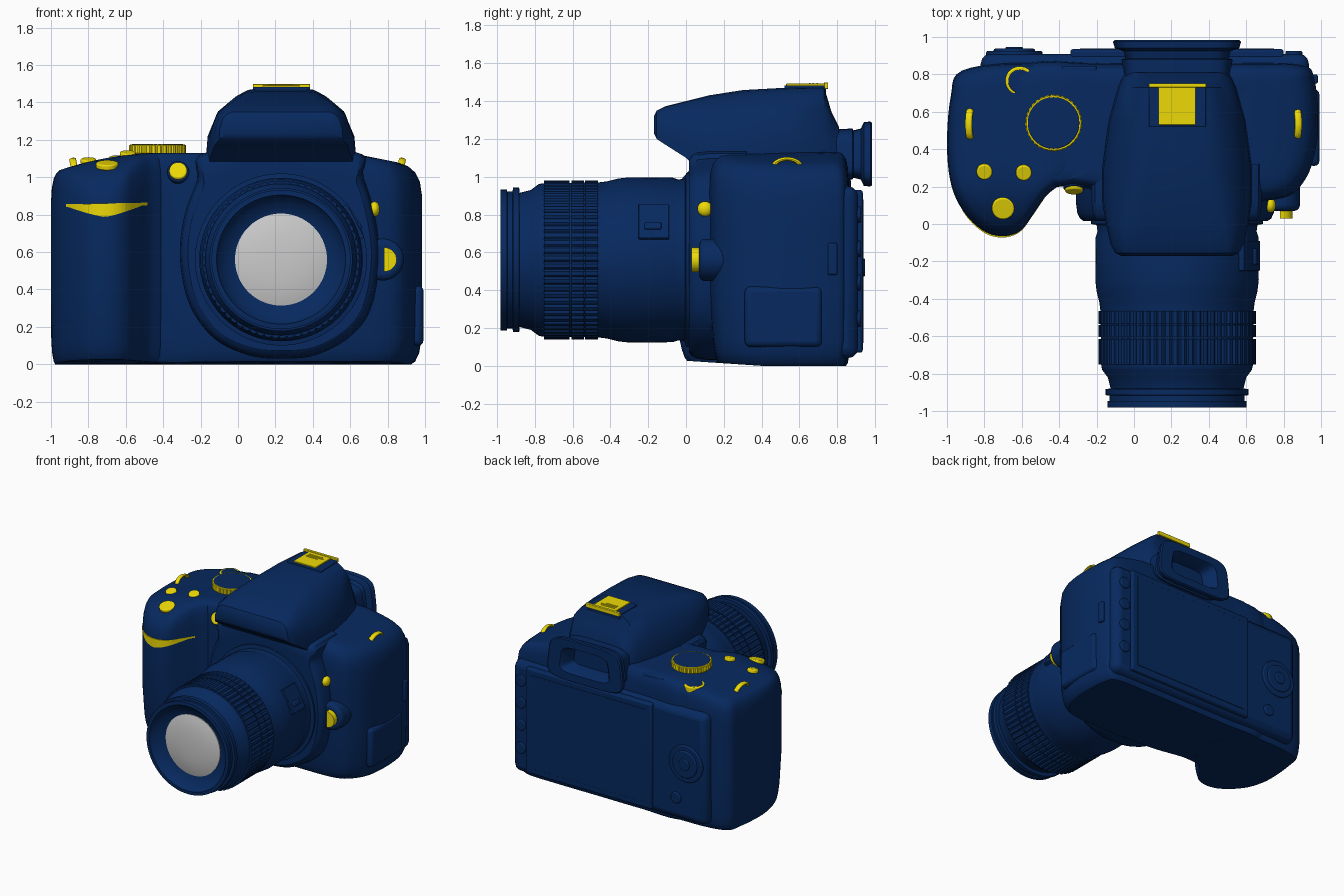
import bpy, bmesh, math
from math import sin, cos, pi, radians
from mathutils import Matrix, Vector

if "Cube" in bpy.data.objects:
    bpy.data.objects.remove(bpy.data.objects["Cube"])


def material(name, rgb):
    m = bpy.data.materials.new(name)
    m.diffuse_color = (*rgb, 1)
    m.use_nodes = True
    m.node_tree.nodes["Principled BSDF"].inputs["Base Color"].default_value = m.diffuse_color
    return m


NAVY = material("navy", (0.002, 0.022, 0.115))
YELLOW = material("yellow", (0.85, 0.7, 0.002))


def finish(name, bm, mat=NAVY, bevel=0, segs=3):
    bmesh.ops.recalc_face_normals(bm, faces=bm.faces)
    me = bpy.data.meshes.new(name)
    bm.to_mesh(me)
    bm.free()
    ob = bpy.data.objects.new(name, me)
    bpy.context.collection.objects.link(ob)
    if mat:
        me.materials.append(mat)
    if bevel:
        b = ob.modifiers.new("bevel", 'BEVEL')
        b.width, b.segments, b.limit_method = bevel, segs, 'ANGLE'
    return ob


def box(name, lo, hi, mat=NAVY, bevel=0.01, rot=None):
    lo, hi = Vector(lo), Vector(hi)
    bm = bmesh.new()
    m = Matrix.Translation((lo + hi) / 2) @ (rot or Matrix()) @ Matrix.Diagonal((*(hi - lo), 1))
    bmesh.ops.create_cube(bm, size=1, matrix=m)
    return finish(name, bm, mat, bevel)


def disc(name, c, r, depth, axis='Z', mat=NAVY, bevel=0.008, tilt=0):
    rot = {'Z': Matrix(), 'Y': Matrix.Rotation(pi / 2, 4, 'X'), 'X': Matrix.Rotation(pi / 2, 4, 'Y')}[axis]
    bm = bmesh.new()
    bmesh.ops.create_cone(bm, cap_ends=True, segments=40, radius1=r, radius2=r, depth=depth,
                          matrix=Matrix.Translation(c) @ Matrix.Rotation(tilt, 4, 'X') @ rot)
    return finish(name, bm, mat, bevel)


def loft(name, rings, mat=NAVY, bevel=0):
    bm = bmesh.new()
    vs = [[bm.verts.new(p) for p in r] for r in rings]
    n = len(vs[0])
    for a, b in zip(vs, vs[1:]):
        for i in range(n):
            j = (i + 1) % n
            bm.faces.new((a[i], a[j], b[j], b[i]))
    bm.faces.new(vs[0])
    bm.faces.new(vs[-1])
    return finish(name, bm, mat, bevel)


def lathe(name, prof, c, axis='Y', n=96, mat=NAVY):
    # profile entries: position along axis, radius, optional rib depth
    rings = []
    for p in prof:
        a, r, rib = (*p, 0)[:3]
        ring = []
        for i in range(n):
            t, q = 2 * pi * i / n, r - (rib if i % 4 == 3 else 0)
            u, v = q * cos(t), q * sin(t)
            ring.append((c[0] + u, a, c[2] + v) if axis == 'Y' else (c[0] + u, c[1] + v, a))
        rings.append(ring)
    return loft(name, rings, mat)


def smooth(pts, k=5):
    # closed Catmull-Rom through a few outline points
    out, n = [], len(pts)
    for i in range(n):
        a, b, c, d = (Vector(pts[(i + j) % n]) for j in (-1, 0, 1, 2))
        for s in range(k):
            t = s / k
            out.append(0.5 * (2 * b + (c - a) * t + (2 * a - 5 * b + 4 * c - d) * t**2 + (3 * b - a - 3 * c + d) * t**3))
    return out


def top_z(x, y):
    return 1.13 - 0.3 * max(0, -0.4 - x)**2 - 0.2 * max(0, x - 0.6) - 1.5 * max(0, 0.25 - y)**2


def shell(name, outline, c):
    # plan outline stacked upward (front leaning back at the foot), closing over a sloped, rounded top
    c = Vector(c)
    rings = []
    for s, h in ((.93, 0), (.955, .015), (.98, .06), (.995, .13), (1, .4)):
        ring = []
        for p in outline:
            q = c + (p - c) * s
            f = max(0, .4 - q.y)
            ring.append((q.x, q.y + .1 * f * (1 - h / .4), h + .06 * f * (1 - h / .4)))
        rings.append(ring)
    for s, d in ((1, .3), (1, .16), (.985, .08), (.955, .035), (.91, .01), (.85, 0), (.7, 0), (.5, 0), (.25, 0), (.05, 0)):
        ring = []
        for p in outline:
            q = c + (p - c) * s
            ring.append((q.x, q.y, top_z(q.x, q.y) - d))
        rings.append(ring)
    return loft(name, rings)


# Main body and hand grip
shell("main_body", smooth([(-.6, .84), (-.2, .86), (.2, .86), (.6, .86), (.9, .85), (.965, .77), (.985, .55), (.965, .37),
      (.91, .23), (.8, .14), (.5, .12), (0, .14), (-.3, .2), (-.55, .22), (-.62, .5)]), (.15, .5))
GC = Vector((-.68, .4))
grip = smooth([(-.92, .82), (-.98, .68), (-1, .42), (-.975, .2), (-.9, .05), (-.8, -.045), (-.7, -.07), (-.61, -.04),
               (-.54, .05), (-.47, .15), (-.4, .21), (-.31, .32), (-.3, .8), (-.6, .86)])
shell("hand_grip", grip, GC)

# Yellow crescent wrapped around the grip front
bm = bmesh.new()
front = [p for p in grip if p.y < .14 and -.93 < p.x < -.47]
rows = []
for p in front:
    h = .058 * max(0, 1 - (abs(p.x + .71) / .2)**1.3) + .014
    z = .86 + .02 * (p.x + .7)
    rows.append([bm.verts.new((*(GC + (p - GC) * s), zz)) for s, zz in ((.95, z), (1.005, z), (1.004, z - h), (.95, z - h))])
for a, b in zip(rows, rows[1:]):
    for i in range(4):
        bm.faces.new((a[i], a[(i + 1) % 4], b[(i + 1) % 4], b[i]))
bm.faces.new(rows[0])
bm.faces.new(rows[-1])
finish("grip_crescent", bm, YELLOW)

# Lens mount housing on the body front
mc = Vector((.23, .58))
mount = smooth([(-.15, 1.14), (-.22, .98), (-.29, .78), (-.31, .56), (-.26, .32), (-.13, .14), (.05, .05), (.23, .03),
                (.42, .05), (.6, .15), (.71, .3), (.755, .56), (.73, .8), (.67, 1.0), (.61, 1.14)])
rings = []
for y, s in ((.32, 1), (.12, 1), (.06, .985), (.03, .96), (.015, .92)):
    rings.append([(mc.x + (p.x - mc.x) * s, y, mc.y + (p.y - mc.y) * s) for p in mount])
loft("mount_housing", rings)

# Viewfinder hump: sections front to back (y, half width low, half width top, z low, z top)
rings = []
for y, hb, ht, zb, zt in ((-.17, .3, .25, 1.23, 1.32), (-.155, .33, .26, 1.2, 1.35), (-.11, .355, .26, 1.17, 1.372),
                          (0, .38, .25, 1.1, 1.4), (.12, .4, .21, .98, 1.43), (.3, .4, .17, .98, 1.458),
                          (.55, .365, .16, .98, 1.472), (.73, .315, .155, .98, 1.475), (.77, .3, .18, .98, 1.34), (.81, .28, .2, .98, 1.26)):
    half = [(hb, 0), (hb, .3), (hb * .98, .5), (ht + .72 * (hb - ht), .78), (ht + .35 * (hb - ht), .93), (ht + .1 * (hb - ht), .985), (ht * .8, 1)]
    sec = half + [(-x, u) for x, u in reversed(half)]
    rings.append([(.23 + x, y, zb + u * (zt - zb)) for x, u in sec])
loft("viewfinder_hump", rings)

# Eyepiece with recessed window
rings = []
for y, hw, hz in ((.78, .28, .13), (.88, .29, .135), (.885, .27, .125), (.925, .28, .135), (.94, .325, .168), (.975, .335, .172),
                  (.983, .325, .165), (.983, .22, .105), (.965, .2, .095), (.87, .17, .075)):
    ring = []
    for i in range(48):
        cs, sn = cos(2 * pi * i / 48), sin(2 * pi * i / 48)
        v = math.copysign(abs(sn)**.4, sn)
        ring.append((.23 + hw * (1 - .06 * v) * math.copysign(abs(cs)**.4, cs), y, 1.12 + hz * v))
    rings.append(ring)
loft("eyepiece", rings)

# Hot shoe
box("shoe_base", (.08, .52, 1.44), (.385, .74, 1.483), bevel=.006)
box("shoe_plate", (.13, .53, 1.47), (.33, .74, 1.492), YELLOW, .003)
box("shoe_rear_rim", (.08, .73, 1.465), (.385, .752, 1.498), YELLOW, .003)
for i, w in enumerate((.06, .1, .08)):
    box(f"shoe_contact_{i}", (.16, .65 + i * .02, 1.48), (.2 + w, .658 + i * .02, 1.496), YELLOW, 0)

# Lens barrel, ribbed zoom rings and front glass
LC = (.23, 0, .56)
lathe("lens_barrel", [(.05, .46), (.0, .46), (-.005, .43), (-.04, .425), (-.07, .435), (-.3, .437), (-.36, .43), (-.42, .415), (-.46, .41),
      (-.76, .405), (-.78, .4), (-.82, .37), (-.88, .355), (-.882, .382), (-.915, .382), (-.917, .362), (-.945, .362),
      (-.947, .372), (-.98, .372), (-.982, .345), (-.96, .335), (-.935, .3), (-.905, .25), (-.9, .1)], LC)
for i, (a, b) in enumerate(((-.465, -.535), (-.54, -.605), (-.615, -.75))):
    lathe(f"zoom_ring_{i}", [(a, .4), (a, .421, .01), (b, .421, .01), (b, .4)], LC, n=256)
lathe("front_glass", [(-.89, .246), (-.912, .246), (-.925, .2), (-.935, .13), (-.94, .05)], LC, mat=None)
tilt = Matrix.Rotation(radians(-27), 4, 'Y')
box("lens_switch_plate", (.597, -.25, .66), (.632, -.09, .86), bevel=.005, rot=tilt)
box("lens_switch", (.62, -.22, .715), (.66, -.13, .755), rot=tilt)

# Lens release button on its bulge, and the flash button above
disc("release_bulge", (.775, .18, .56), .112, .22, 'Y', bevel=.03)
bm = bmesh.new()
arc = [(.78 + .068 * cos(t), .56 + .065 * sin(t)) for t in (pi * (i / 16 - .5) for i in range(17))]
vs = [[bm.verts.new((x, y, z)) for x, z in arc] for y in (.03, .09)]
for i in range(17):
    j = (i + 1) % 17
    bm.faces.new((vs[0][i], vs[0][j], vs[1][j], vs[1][i]))
bm.faces.new(vs[0])
bm.faces.new(vs[1])
finish("lens_release", bm, YELLOW)
bm = bmesh.new()
bmesh.ops.create_uvsphere(bm, u_segments=24, v_segments=12, radius=.04,
                          matrix=Matrix.Translation((.73, .1, .83)) @ Matrix.Diagonal((.7, 1, 1, 1)))
finish("flash_button", bm, YELLOW)
disc("hump_side_button", (.62, .1, 1.06), .042, .04, 'X')

# Top controls
lathe("mode_dial", [(1.09, .14), (1.125, .145), (1.13, .152, .006), (1.17, .152, .006), (1.175, .146), (1.175, .05)],
      (-.43, .54), 'Z', 128, YELLOW)
disc("mode_dial_cap", (-.43, .54, 1.165), .14, .026)
for nm, x, y, r in (("shutter_button", -.7, .085, .06), ("left_top_button", -.8, .28, .042), ("right_top_button", -.59, .275, .042)):
    disc(nm, (x, y, top_z(x, y) + .002), r, .03, mat=YELLOW, tilt=.25)
disc("command_dial", (-.61, .765, 1.088), .078, .05, mat=YELLOW)
disc("command_dial_cap", (-.61, .763, 1.091), .064, .05)
box("top_rear_button", (-.385, .77, 1.05), (-.2, .845, 1.125))
disc("lamp_collar", (-.32, .215, 1.022), .058, .06, 'Y', tilt=-.35)
disc("front_lamp", (-.32, .2, 1.027), .048, .06, 'Y', YELLOW, tilt=-.35)

# Strap lugs on both shoulders
for side, x in (("left", -.875), ("right", .87)):
    bpy.ops.mesh.primitive_torus_add(major_radius=.07, minor_radius=.015, major_segments=32, minor_segments=10,
                                     location=(x, .535, 1.05), rotation=(0, pi / 2 + (.2 if x > 0 else -.2), 0))
    ob = bpy.context.object
    ob.name = side + "_strap_lug"
    ob.scale = (.65, 1, 1.3)
    ob.data.materials.append(YELLOW)

# Back: plate, screen, buttons and direction pad
box("back_plate", (-.82, .74, .04), (.935, .91, .95), bevel=.055)
box("screen_frame", (-.34, .88, .07), (.8, .935, .93), bevel=.015)
box("screen", (-.29, .9, .12), (.75, .939, .88), bevel=.003)
for i, z in enumerate((.8, .62, .44, .25)):
    disc(f"side_key_{i}", (.855, .905, z), .045, .04, 'Y')
disc("pad_base", (-.64, .905, .52), .15, .04, 'Y')
disc("pad_ring", (-.64, .915, .52), .11, .045, 'Y')
disc("pad_centre", (-.64, .922, .52), .048, .05, 'Y')
disc("delete_key", (-.55, .905, .22), .045, .04, 'Y')

# Right side port cover and release tab
box("port_cover", (.93, .31, .1), (.992, .72, .42), bevel=.03)
box("cover_tab", (.95, .75, .48), (.983, .8, .65))

for ob in bpy.data.objects:
    ob.select_set(True)
    bpy.context.view_layer.objects.active = ob
bpy.ops.object.shade_smooth_by_angle(angle=radians(32))
